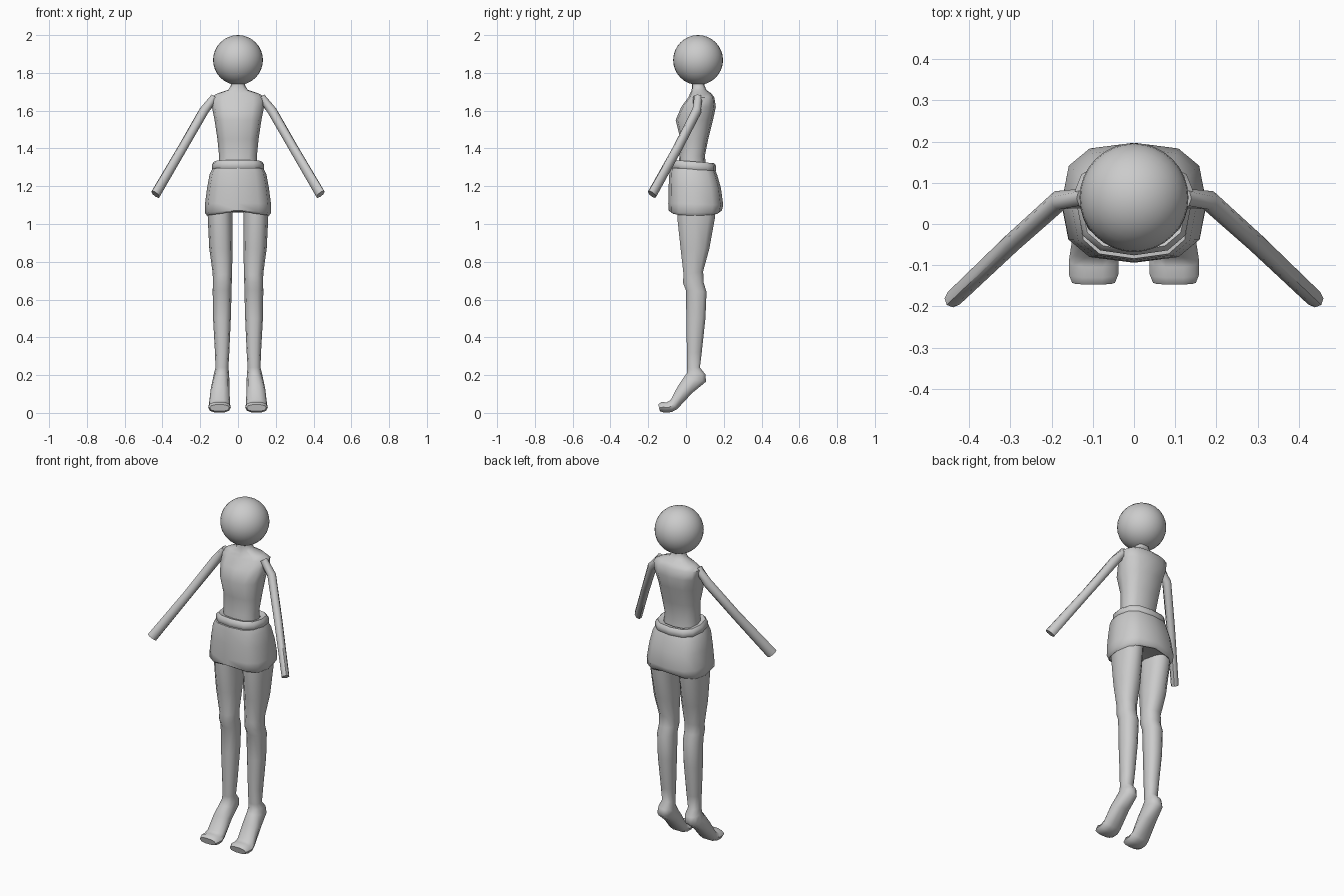
import bpy, bmesh
from math import cos, sin, pi, radians
from mathutils import Vector


def spow(v, p):
    return (abs(v) ** p) * (1 if v >= 0 else -1)


def skin(name, rings, cap=True, loop=False, mirror=False, angle=50):
    """Bridge rings of points into one smooth-shaded part."""
    bm = bmesh.new()
    vs = [[bm.verts.new(p) for p in r] for r in rings]
    n = len(vs[0])
    pairs = list(zip(vs, vs[1:]))
    if loop:
        pairs.append((vs[-1], vs[0]))
    for a, b in pairs:
        for i in range(n):
            j = (i + 1) % n
            bm.faces.new((a[i], a[j], b[j], b[i]))
    if cap and not loop:
        bm.faces.new(vs[0])
        bm.faces.new(vs[-1])
    bmesh.ops.recalc_face_normals(bm, faces=bm.faces)
    me = bpy.data.meshes.new(name)
    bm.to_mesh(me)
    bm.free()
    ob = bpy.data.objects.new(name, me)
    bpy.context.collection.objects.link(ob)
    if mirror:
        ob.modifiers.new("Mirror", 'MIRROR')
    smooth(ob, angle)
    return ob


def smooth(ob, angle):
    bpy.ops.object.select_all(action='DESELECT')
    ob.select_set(True)
    bpy.context.view_layer.objects.active = ob
    bpy.ops.object.shade_smooth_by_angle(angle=radians(angle))


def section(n, cx, hw, yf, zf, yb, zb, p=1.0, lift=0.0):
    """Cross-section spanning a front point and a back point, half-width hw."""
    pts = []
    for i in range(n):
        a = 2 * pi * i / n
        c, s = spow(cos(a), p), spow(sin(a), p)
        pts.append((cx + hw * c, (yf + yb) / 2 + (yb - yf) / 2 * s,
                    (zf + zb) / 2 + (zb - zf) / 2 * s + lift * (1 - abs(c))))
    return pts


# Head
bpy.ops.mesh.primitive_uv_sphere_add(segments=32, ring_count=16, radius=0.132,
                                     location=(0, 0.064, 1.868))
head = bpy.context.object
head.name = "head"
smooth(head, 40)

# Torso with neck: half-width, front y, front z, back y, back z
torso = [(0.105, -0.04, 1.28, 0.11, 1.28), (0.10, -0.035, 1.36, 0.10, 1.36),
         (0.109, -0.03, 1.45, 0.118, 1.45), (0.124, -0.055, 1.55, 0.143, 1.55),
         (0.138, -0.025, 1.62, 0.158, 1.62), (0.143, 0.012, 1.67, 0.15, 1.67),
         (0.11, 0.022, 1.692, 0.135, 1.69), (0.052, 0.03, 1.71, 0.108, 1.71),
         (0.037, 0.032, 1.735, 0.098, 1.735), (0.037, 0.034, 1.77, 0.096, 1.77)]
skin("torso", [section(12, 0, *s, p=0.8) for s in torso])

# Waistband, a soft closed ring tilted to the back
band = [(0.095, -0.035, 1.30, 0.115, 1.285), (0.128, -0.066, 1.287, 0.150, 1.272),
        (0.138, -0.076, 1.297, 0.160, 1.282), (0.138, -0.076, 1.325, 0.160, 1.308),
        (0.126, -0.064, 1.339, 0.148, 1.322), (0.098, -0.037, 1.33, 0.118, 1.315)]
skin("waistband", [section(12, 0, *s, p=0.75) for s in band], loop=True)

# Skirt, hem arched at the middle and turned in underneath
skirt = [(0.10, -0.05, 1.30, 0.12, 1.29, 0), (0.136, -0.084, 1.297, 0.155, 1.285, 0),
         (0.150, -0.088, 1.27, 0.165, 1.26, 0), (0.163, -0.092, 1.20, 0.185, 1.19, 0),
         (0.175, -0.094, 1.11, 0.197, 1.10, 0), (0.176, -0.092, 1.06, 0.19, 1.06, 0.012),
         (0.165, -0.08, 1.045, 0.178, 1.045, 0.022), (0.15, -0.06, 1.06, 0.165, 1.06, 0.012)]
skin("skirt", [section(12, 0, *s[:5], p=0.7, lift=s[5]) for s in skirt])

# Leg and raised-heel foot: centre x, half-width, front y, z, back y, z
leg = [(0.095, 0.066, -0.05, 1.10, 0.165, 1.10), (0.094, 0.066, -0.05, 1.03, 0.157, 1.03),
       (0.090, 0.062, -0.032, 0.87, 0.127, 0.87), (0.083, 0.051, -0.015, 0.73, 0.093, 0.75),
       (0.083, 0.050, -0.019, 0.69, 0.096, 0.69), (0.084, 0.050, -0.003, 0.65, 0.111, 0.64),
       (0.085, 0.047, 0.0, 0.50, 0.105, 0.50), (0.084, 0.038, 0.003, 0.32, 0.085, 0.32),
       (0.085, 0.034, 0.004, 0.24, 0.075, 0.24), (0.087, 0.040, 0.004, 0.212, 0.104, 0.205),
       (0.090, 0.044, -0.015, 0.188, 0.109, 0.165), (0.095, 0.050, -0.046, 0.14, 0.035, 0.105),
       (0.098, 0.056, -0.083, 0.068, -0.045, 0.02), (0.098, 0.060, -0.105, 0.056, -0.075, 0.003),
       (0.098, 0.060, -0.13, 0.060, -0.115, 0.0), (0.098, 0.052, -0.147, 0.045, -0.138, 0.008)]
skin("leg", [section(10, *s, p=0.85) for s in leg], mirror=True)

# Arm: tube along a bent path, slightly flattened
path = [(0.122, 0.062, 1.672), (0.180, 0.058, 1.60), (0.295, -0.045, 1.40), (0.437, -0.18, 1.157)]
sizes = [(0.022, 0.024), (0.027, 0.025), (0.026, 0.023), (0.030, 0.021)]
path = [Vector(p) for p in path]
rings = []
for k, (p, (ru, rv)) in enumerate(zip(path, sizes)):
    d = (path[min(k + 1, 3)] - path[max(k - 1, 0)]).normalized()
    v = d.cross(Vector((0, 0, 1))).normalized()
    u = v.cross(d)
    rings.append([p + u * ru * cos(2 * pi * i / 8) + v * rv * sin(2 * pi * i / 8)
                  for i in range(8)])
skin("arm", rings, mirror=True)
